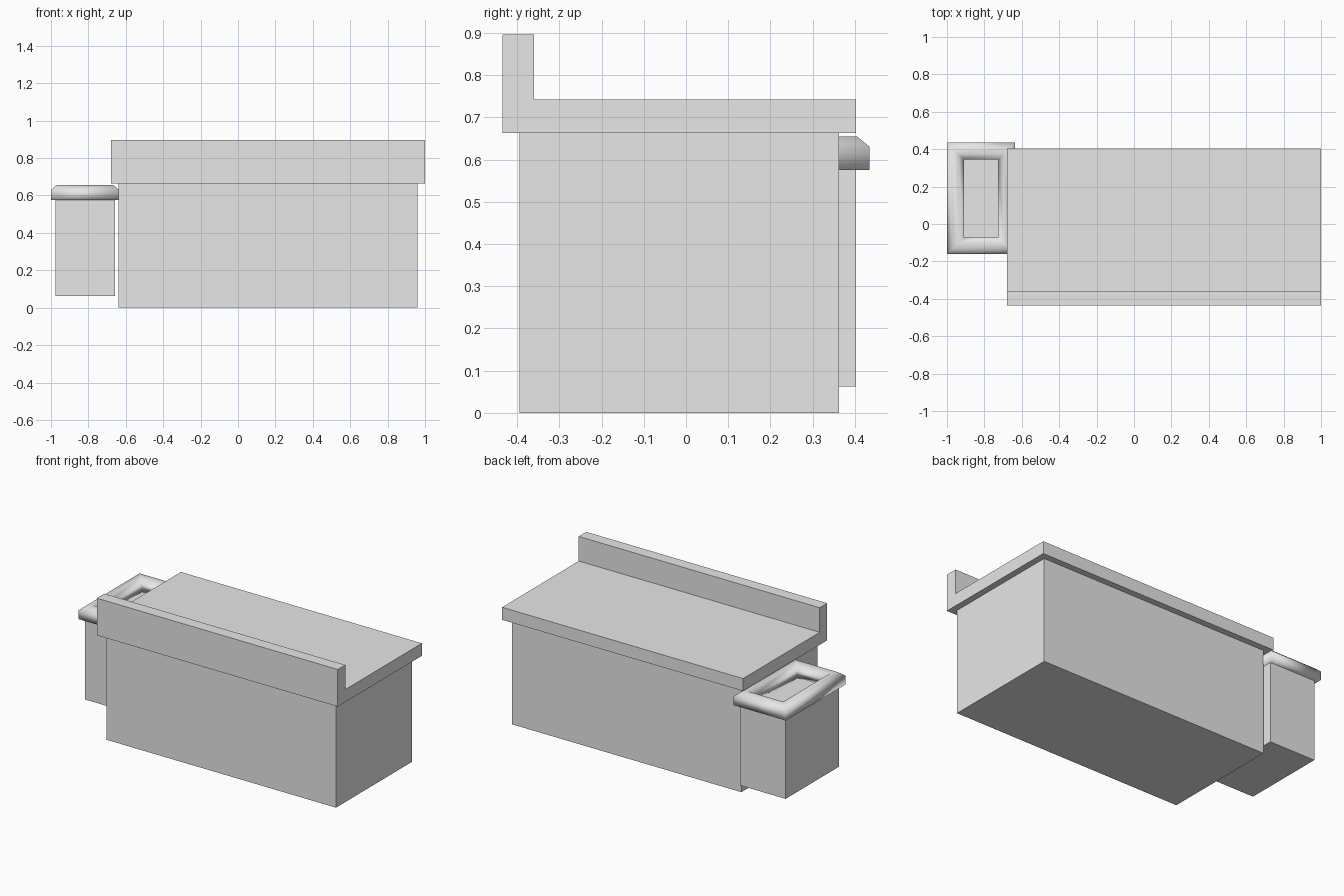
import bpy
import bmesh
import math

if "Cube" in bpy.data.objects:
    bpy.data.objects.remove(bpy.data.objects["Cube"])

grey = bpy.data.materials.new("plain_grey")
grey.diffuse_color = (0.8, 0.8, 0.8, 1)
grey.use_nodes = True
grey.node_tree.nodes["Principled BSDF"].inputs["Base Color"].default_value = grey.diffuse_color


def finish(name, bm):
    bmesh.ops.recalc_face_normals(bm, faces=bm.faces)
    mesh = bpy.data.meshes.new(name)
    bm.to_mesh(mesh)
    bm.free()
    mesh.materials.append(grey)
    ob = bpy.data.objects.new(name, mesh)
    bpy.context.collection.objects.link(ob)
    return ob


def box(name, lo, hi):
    bm = bmesh.new()
    bmesh.ops.create_cube(bm, size=1)
    for v in bm.verts:
        v.co = [l + (c + 0.5) * (h - l) for c, l, h in zip(v.co, lo, hi)]
    return finish(name, bm)


def extrude_x(name, profile, x0, x1):
    """Extrude a (y, z) profile along x."""
    bm = bmesh.new()
    face = bm.faces.new([bm.verts.new((x0, y, z)) for y, z in profile])
    res = bmesh.ops.extrude_face_region(bm, geom=[face])
    new = [g for g in res["geom"] if isinstance(g, bmesh.types.BMVert)]
    bmesh.ops.translate(bm, verts=new, vec=(x1 - x0, 0, 0))
    return finish(name, bm)


def rectangular_ring(name, centre, half, section):
    """Sweep an (inset, z) cross-section round a rectangle."""
    bm = bmesh.new()
    loops = []
    for inset, z in section:
        loops.append([bm.verts.new((centre[0] + sx * (half[0] - inset),
                                    centre[1] + sy * (half[1] - inset), z))
                      for sx, sy in ((-1, -1), (1, -1), (1, 1), (-1, 1))])
    for i, a in enumerate(loops):
        b = loops[(i + 1) % len(loops)]
        for j in range(4):
            k = (j + 1) % 4
            bm.faces.new((a[j], a[k], b[k], b[j]))
    ob = finish(name, bm)
    ob.data.shade_smooth()
    return ob


# Cabinet body
box("cabinet_body", (-0.64, -0.395, 0), (0.96, 0.363, 0.665))

# Worktop with raised ledge along the front
extrude_x("worktop", [(-0.435, 0.663), (0.403, 0.663), (0.403, 0.742),
                      (-0.36, 0.742), (-0.36, 0.897), (-0.435, 0.897)],
          -0.68, 1.0)

# Side bin
box("side_bin", (-0.977, -0.13, 0.063), (-0.657, 0.403, 0.577))

# Rounded rim round the bin opening
rectangular_ring("bin_rim", (-0.818, 0.137), (0.182, 0.298),
                 [(0, 0.575), (0, 0.63), (0.03, 0.655), (0.06, 0.655),
                  (0.09, 0.63), (0.09, 0.575)])
